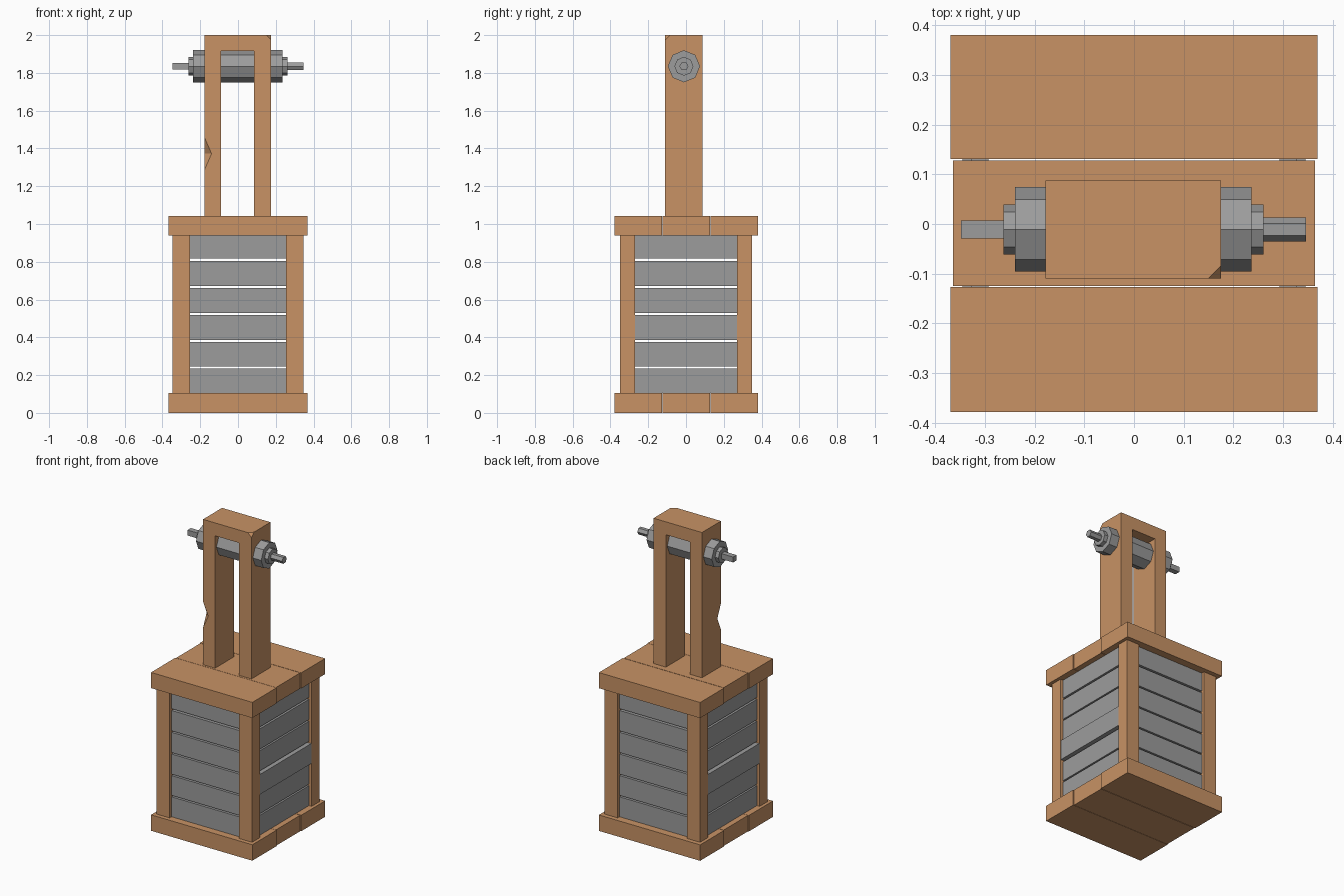
import bpy, bmesh, math
from mathutils import Vector, Matrix

if "Cube" in bpy.data.objects:
    bpy.data.objects.remove(bpy.data.objects["Cube"])


def material(name, rgb):
    m = bpy.data.materials.new(name)
    m.diffuse_color = (*rgb, 1)
    m.use_nodes = True
    m.node_tree.nodes["Principled BSDF"].inputs["Base Color"].default_value = m.diffuse_color
    return m


wood = material("warm wood", (0.58, 0.29, 0.13))
grey = material("grey", (0.335, 0.335, 0.335))


def finish(name, bm, mat):
    bmesh.ops.recalc_face_normals(bm, faces=bm.faces)
    me = bpy.data.meshes.new(name)
    bm.to_mesh(me)
    bm.free()
    ob = bpy.data.objects.new(name, me)
    me.materials.append(mat)
    bpy.context.collection.objects.link(ob)
    return ob


def box(name, x0, x1, y0, y1, z0, z1, mat):
    bm = bmesh.new()
    bmesh.ops.create_cube(bm, size=1)
    for v in bm.verts:
        v.co = ((x0 + x1) / 2 + v.co.x * (x1 - x0),
                (y0 + y1) / 2 + v.co.y * (y1 - y0),
                (z0 + z1) / 2 + v.co.z * (z1 - z0))
    return finish(name, bm, mat)


def rod(name, x0, x1, r, sides, turn=0.0):
    # prism along x, on the axle line
    bm = bmesh.new()
    bmesh.ops.create_cone(bm, cap_ends=True, segments=sides, radius1=r, radius2=r, depth=x1 - x0)
    mat = (Matrix.Translation(((x0 + x1) / 2, -0.011, 1.835))
           @ Matrix.Rotation(turn, 4, 'X') @ Matrix.Rotation(math.pi / 2, 4, 'Y'))
    bmesh.ops.transform(bm, matrix=mat, verts=bm.verts)
    return finish(name, bm, grey)


def chip(target, name, points):
    # tetrahedral cutter that knocks a chip out of the target
    bm = bmesh.new()
    vs = [bm.verts.new(p) for p in points]
    for i, j, k in ((0, 1, 2), (0, 1, 3), (0, 2, 3), (1, 2, 3)):
        bm.faces.new((vs[i], vs[j], vs[k]))
    cutter = finish(name, bm, wood)
    cutter.hide_render = True
    cutter.hide_viewport = True
    mod = target.modifiers.new(name, 'BOOLEAN')
    mod.operation, mod.solver, mod.object = 'DIFFERENCE', 'EXACT', cutter


# Three planks each for the bottom and the lid
for level, z0, z1 in (("base", 0, 0.105), ("lid", 0.94, 1.043)):
    for i, (y0, y1, w) in enumerate(((-0.378, -0.127, 0.369), (-0.125, 0.128, 0.364), (0.131, 0.38, 0.369))):
        box(f"{level}_plank_{i + 1}", -w, w, y0, y1, z0, z1, wood)

# Corner posts
for sx in (-1, 1):
    for sy in (-1, 1):
        xs, ys = sorted((sx * 0.253, sx * 0.348)), sorted((sy * 0.27, sy * 0.35))
        box("corner_post", *xs, *ys, 0.105, 0.94, wood)

# Wall slats: one slat on each x side stands proud
slats = ((0.105, 0.236), (0.246, 0.376), (0.386, 0.518), (0.528, 0.661), (0.671, 0.805), (0.817, 0.94))
for s in (-1, 1):
    for i, (z0, z1) in enumerate(slats):
        box("wall_slat_y", -0.29, 0.29, *sorted((s * 0.295, s * 0.33)), z0, z1, grey)
        out = 0.345 if i == 2 else 0.328
        box("wall_slat_x", *sorted((s * (out - 0.035), s * out)), -0.285, 0.285, z0, z1, grey)

# Upright frame: an upside-down U extruded in y
bm = bmesh.new()
profile = ((-0.178, 1.04), (-0.09, 1.04), (-0.09, 1.915), (0.085, 1.915),
           (0.085, 1.04), (0.175, 1.04), (0.175, 2.0), (-0.178, 2.0))
face = bm.faces.new([bm.verts.new((x, -0.11, z)) for x, z in profile])
new = bmesh.ops.extrude_face_region(bm, geom=[face])["geom"]
bmesh.ops.translate(bm, vec=(0, 0.198, 0), verts=[g for g in new if isinstance(g, bmesh.types.BMVert)])
frame = finish("handle_frame", bm, wood)

# Notch in the front left edge
p, q = Vector((-0.178, -0.11, 1.46)), Vector((-0.178, -0.11, 1.285))
a, b = Vector((-0.14, -0.11, 1.372)), Vector((-0.178, -0.072, 1.372))
mid = (a + b) / 2
chip(frame, "notch_cutter", (2 * p - mid, 2 * q - mid, 2 * a - b, 2 * b - a))

# Broken top front right corner
c = Vector((0.175, -0.11, 2.0))
cut = [c + Vector(d) * 0.026 for d in ((-1, 0, 0), (0, 1, 0), (0, 0, -1))]
cen = sum(cut, Vector()) / 3
chip(frame, "corner_cutter", [cen + (v - cen) * 3 for v in cut] + [c + Vector((0.05, -0.05, 0.05))])

# Stepped axle
rod("axle_drum", -0.239, 0.236, 0.085, 8)
rod("axle_collar", -0.263, 0.261, 0.05, 8)
rod("axle_pin_left", -0.348, -0.25, 0.025, 4, math.pi / 4)
rod("axle_pin_right", 0.25, 0.346, 0.024, 6)
